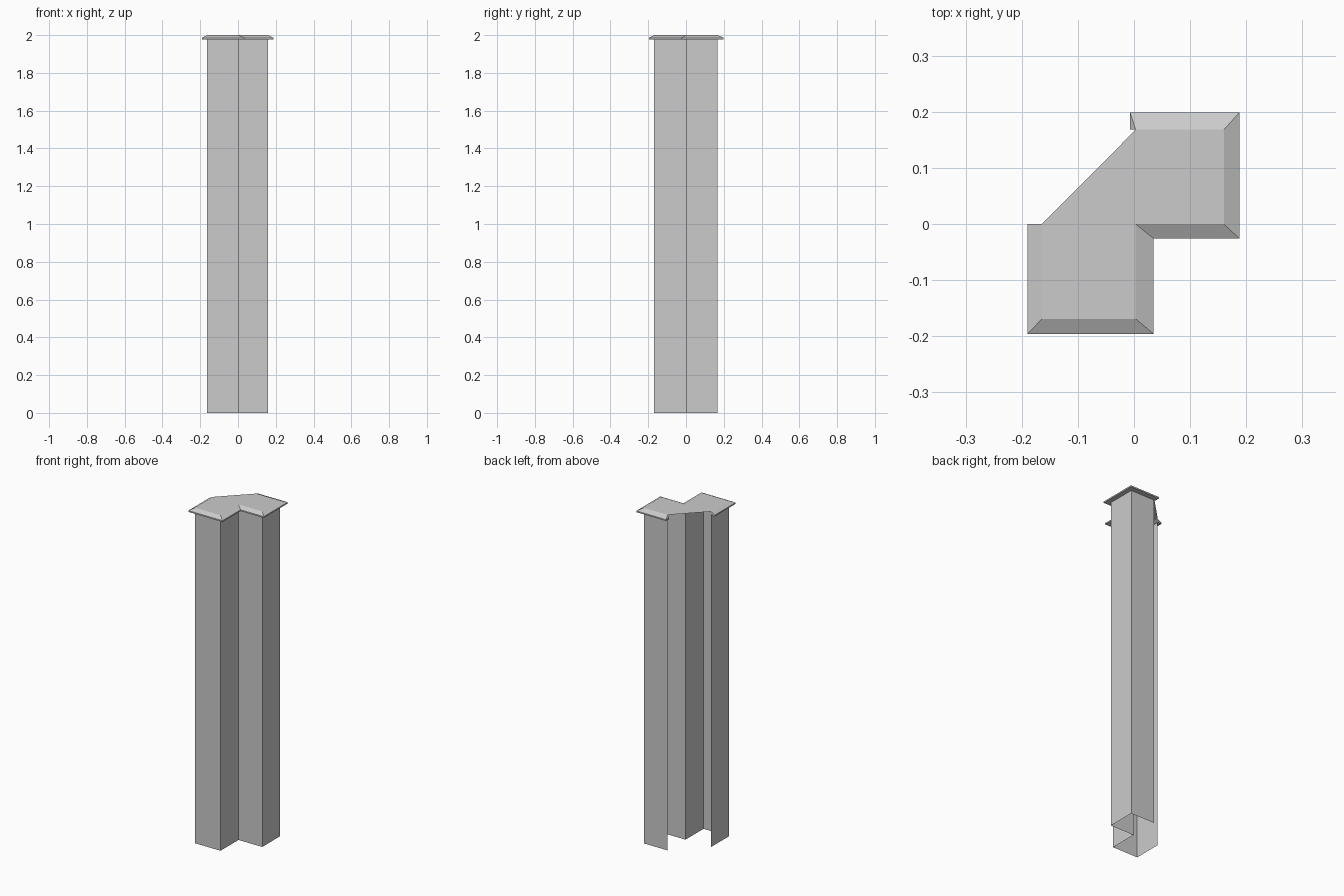
import bpy
import bmesh

cube = bpy.data.objects.get("Cube")
if cube:
    bpy.data.objects.remove(cube, do_unlink=True)

grey = bpy.data.materials.new("plain grey")
grey.use_nodes = True
colour = (0.6, 0.6, 0.6, 1)
grey.diffuse_color = colour
grey.node_tree.nodes["Principled BSDF"].inputs["Base Color"].default_value = colour

# Stepped plan of the open shell, and the overhanging edge of its cap
WALL = [(-0.164, 0), (-0.164, -0.169), (0.003, -0.169), (0.003, 0),
        (0.16, 0), (0.16, 0.168), (0.003, 0.168)]
RIM = [(-0.19, 0), (-0.19, -0.196), (0.035, -0.196), (0.035, -0.026),
       (0.188, -0.026), (0.188, 0.199), (-0.007, 0.199), (-0.007, 0.168)]
CAP_BOTTOM, RIM_TOP, TOP = 1.978, 1.986, 2.0


def ring(bm, plan, z):
    return [bm.verts.new((x, y, z)) for x, y in plan]


def strip(bm, low, high):
    for a, b, c, d in zip(low, low[1:], high[1:], high):
        bm.faces.new((a, b, c, d))


def finish(bm, name):
    mesh = bpy.data.meshes.new(name)
    bm.to_mesh(mesh)
    bm.free()
    mesh.materials.append(grey)
    obj = bpy.data.objects.new(name, mesh)
    bpy.context.collection.objects.link(obj)


# Open-backed column walls
bm = bmesh.new()
strip(bm, ring(bm, WALL, 0), ring(bm, WALL, CAP_BOTTOM))
finish(bm, "column_walls")

# Cap: underside, thin rim, sloped border and flat top
bm = bmesh.new()
inner = ring(bm, WALL, CAP_BOTTOM)
low = ring(bm, RIM, CAP_BOTTOM)
mid = ring(bm, RIM, RIM_TOP)
top = ring(bm, WALL, TOP)
strip(bm, inner, low[:-1])
strip(bm, low, mid)
strip(bm, mid[:-1], top)
bm.faces.new((mid[-2], mid[-1], top[-1]))
bm.faces.new((low[-2], low[-1], inner[-1])).normal_flip()
bm.faces.new(top)
finish(bm, "column_cap")
